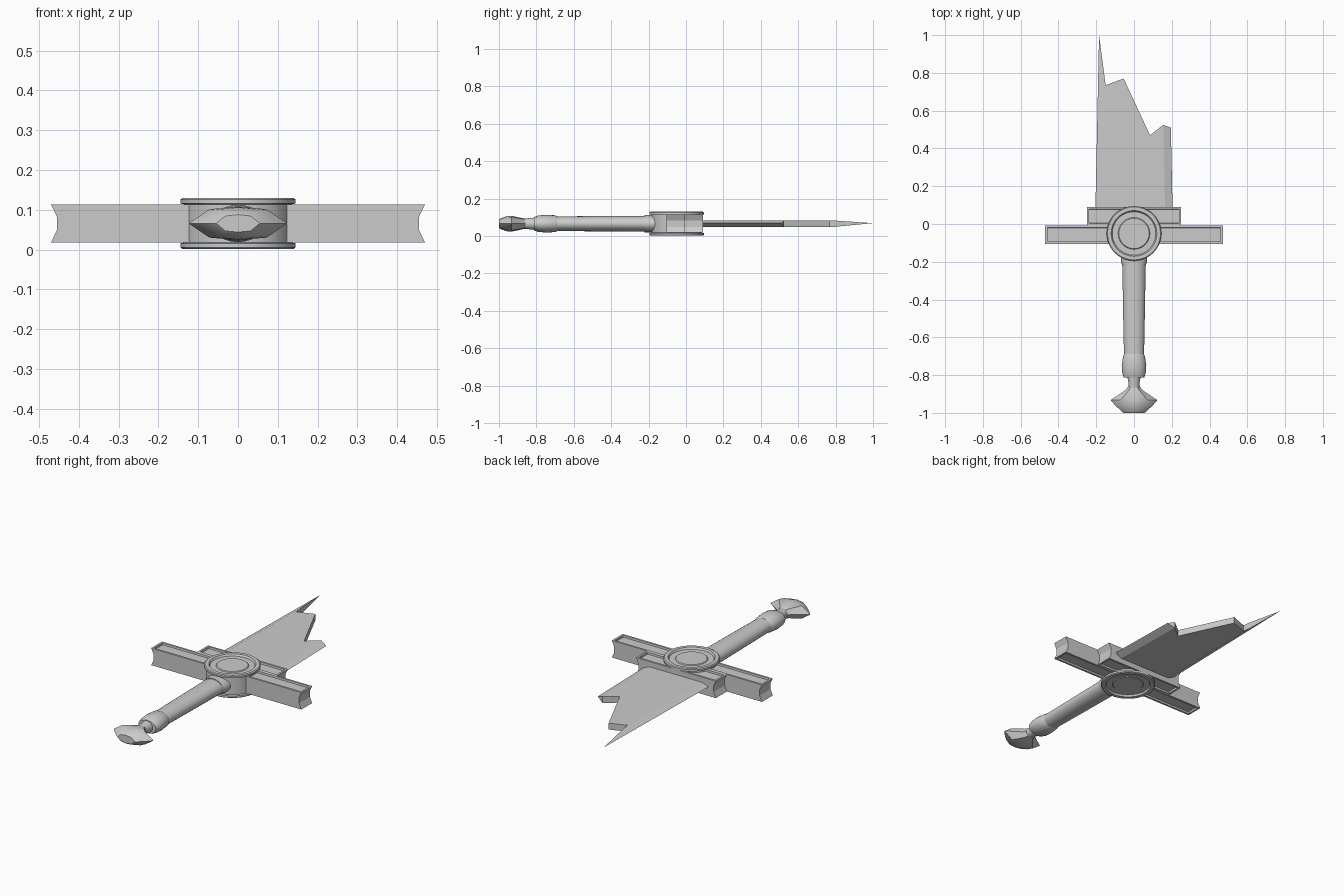
import bpy, bmesh, math

cube = bpy.data.objects.get("Cube")
if cube:
    bpy.data.objects.remove(cube, do_unlink=True)

MID = 0.066  # height of the sword's centre plane

steel = bpy.data.materials.new("plain grey")
steel.use_nodes = True
GREY = (0.6, 0.6, 0.6, 1)
steel.diffuse_color = GREY
steel.node_tree.nodes["Principled BSDF"].inputs["Base Color"].default_value = GREY


def finish(name, bm, smooth=None):
    bmesh.ops.recalc_face_normals(bm, faces=bm.faces)
    mesh = bpy.data.meshes.new(name)
    bm.to_mesh(mesh)
    bm.free()
    mesh.materials.append(steel)
    obj = bpy.data.objects.new(name, mesh)
    bpy.context.collection.objects.link(obj)
    if smooth:
        bpy.ops.object.select_all(action="DESELECT")
        obj.select_set(True)
        bpy.context.view_layer.objects.active = obj
        bpy.ops.object.shade_smooth_by_angle(angle=math.radians(smooth))
    return obj


def loft(name, rings, smooth=None):
    """Skin a list of equal-length point rings and cap both ends."""
    bm = bmesh.new()
    loops = [[bm.verts.new(p) for p in ring] for ring in rings]
    n = len(loops[0])
    for a, b in zip(loops, loops[1:]):
        for i in range(n):
            j = (i + 1) % n
            bm.faces.new((a[i], a[j], b[j], b[i]))
    bm.faces.new(loops[0])
    bm.faces.new(loops[-1])
    return finish(name, bm, smooth)


def circle(n):
    return [(math.cos(math.tau * i / n), math.sin(math.tau * i / n)) for i in range(n)]


def along_y(name, section, stations, smooth):
    """Stations are (y, half width, half height)."""
    return loft(name, [[(w * c, y, MID + h * s) for c, s in section]
                       for y, w, h in stations], smooth)


# Central round boss: flanged rim with a shallow dish and raised disc
half = [(0.08, 0.058), (0.084, 0.054), (0.115, 0.054), (0.121, 0.064),
        (0.14, 0.064), (0.145, 0.060), (0.145, 0.050), (0.135, 0.048)]
profile = [(r, -z) for r, z in half] + [(r, z) for r, z in reversed(half)]
loft("guard_boss", [[(r * c, -0.05 + r * s, MID + z) for c, s in circle(48)]
                    for r, z in profile], 30)


# Guard bars: notched ends, sunken panels above and below
def guard_bar(name, length, y0, y1):
    top, notch, inner = 0.048, 0.017, 0.015
    side = [(length, top), (length - inner, notch),
            (length - inner, -notch), (length, -top)]
    side += [(-x, z) for x, z in reversed(side)]
    bm = bmesh.new()
    rows = [[bm.verts.new((x, y, MID + z)) for x, z in side] for y in (y0, y1)]
    for row in rows:
        # split the long side into convex bands
        for i in range(3):
            bm.faces.new((row[i], row[i + 1], row[6 - i], row[7 - i]))
    for i in range(8):
        j = (i + 1) % 8
        bm.faces.new((rows[0][i], rows[0][j], rows[1][j], rows[1][i]))
    bmesh.ops.recalc_face_normals(bm, faces=bm.faces)
    panels = [f for f in bm.faces if abs(f.normal.z) > 0.95]
    bmesh.ops.inset_individual(bm, faces=panels, thickness=0.016)
    bmesh.ops.inset_individual(bm, faces=panels, thickness=0.002, depth=-0.01)
    return finish(name, bm)


guard_bar("crossguard", 0.47, -0.105, -0.008)
guard_bar("blade_collar", 0.25, -0.008, 0.09)

# Broken blade: flat core with bevelled left and right edges
core = [(-0.165, 0.05), (-0.156, 0.78), (-0.15, 0.735), (-0.055, 0.77),
        (0.085, 0.47), (0.155, 0.525), (0.165, 0.05)]
edges = [(-0.205, 0.05), (-0.185, 1.0), (0.195, 0.51), (0.205, 0.05)]
bm = bmesh.new()
low, high = [[bm.verts.new((x, y, MID + z)) for x, y in core]
             for z in (-0.018, 0.018)]
left0, tip, right1, right0 = [bm.verts.new((x, y, MID + 0.003)) for x, y in edges]
for layer in (low, high):
    bm.faces.new(layer)
    bm.faces.new((layer[0], layer[1], tip, left0))
    bm.faces.new((layer[5], layer[6], right0, right1))
for i in range(1, 5):
    bm.faces.new((low[i], low[i + 1], high[i + 1], high[i]))
bm.faces.new((low[1], high[1], tip))
bm.faces.new((low[5], high[5], right1))
bm.faces.new((left0, low[0], low[6], right0, high[6], high[0]))
bmesh.ops.triangulate(bm, faces=[f for f in bm.faces if len(f.verts) > 4])
finish("broken_blade", bm)

# Handle, from the boss to the pommel
oval = circle(24)
along_y("grip_collar", oval, [(-0.15, 0.07, 0.046), (-0.195, 0.07, 0.046),
                              (-0.222, 0.062, 0.046)], 35)
along_y("grip", oval, [(-0.2, 0.062, 0.042), (-0.45, 0.058, 0.041),
                       (-0.7, 0.053, 0.039)], 35)
along_y("grip_ferrule", oval, [(-0.688, 0.052, 0.040), (-0.7, 0.058, 0.045),
                               (-0.75, 0.065, 0.047), (-0.79, 0.062, 0.044),
                               (-0.812, 0.055, 0.036)], 35)
along_y("neck", oval, [(-0.8, 0.037, 0.034), (-0.835, 0.030, 0.030),
                       (-0.875, 0.030, 0.027)], 35)

# Faceted pommel
facet = [(1, 0), (0.58, 0.85), (0, 1), (-0.58, 0.85),
         (-1, 0), (-0.58, -0.85), (0, -1), (0.58, -0.85)]
along_y("pommel", facet, [(-0.86, 0.030, 0.027), (-0.88, 0.046, 0.031),
                          (-0.932, 0.124, 0.042), (-0.96, 0.100, 0.040),
                          (-0.995, 0.062, 0.027), (-1.0, 0.055, 0.022)], 40)
